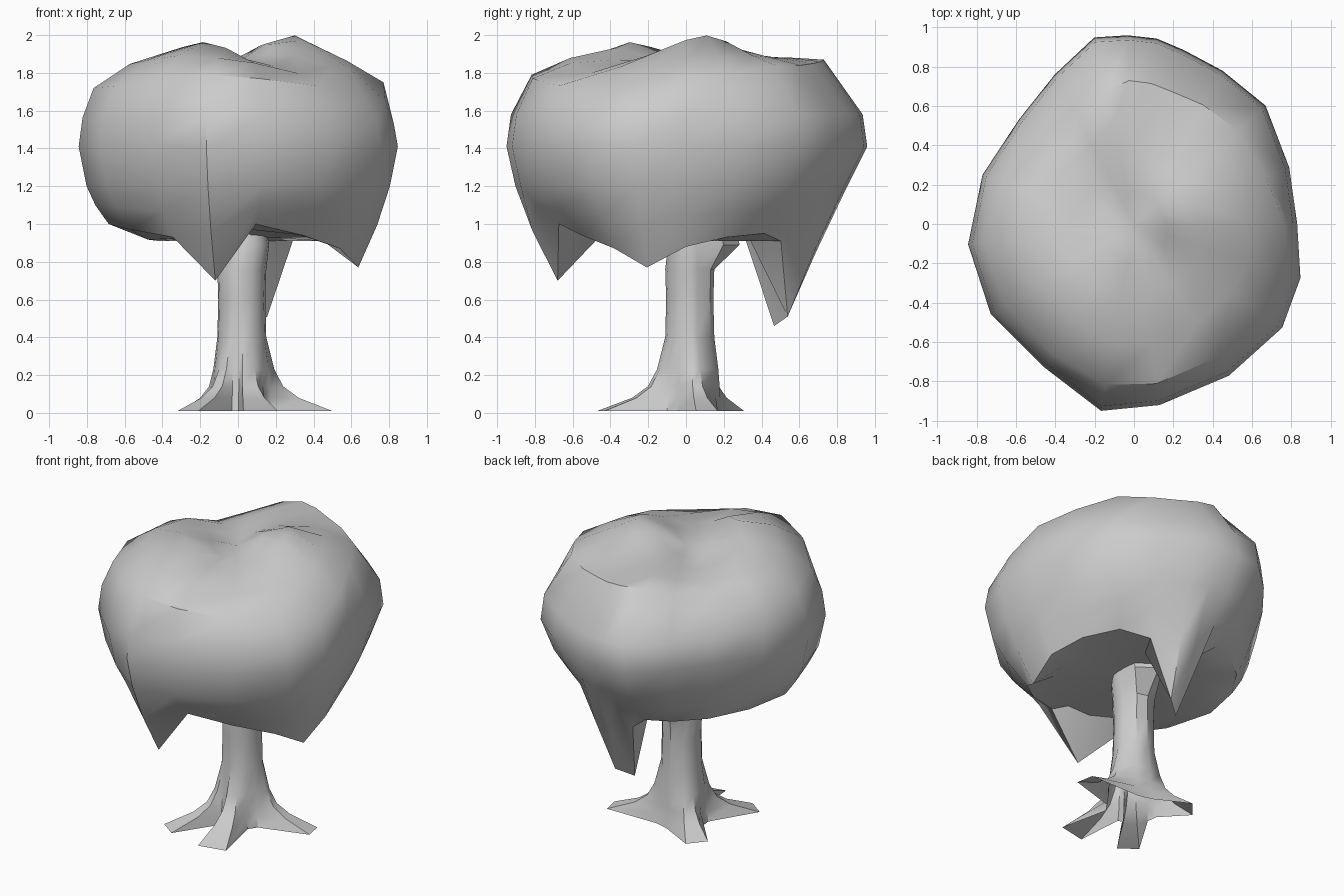
import bpy, bmesh
from math import sin, cos, radians, exp

if "Cube" in bpy.data.objects:
    bpy.data.objects.remove(bpy.data.objects["Cube"])

def polar(angle, r, z, cx=0.0, cy=0.0):
    a = radians(angle)
    return (cx + r * cos(a), cy + r * sin(a), z)

def loft(name, rings, bottom, top, sharp):
    """Skin a stack of closed rings; fan caps where an end point is given."""
    bm = bmesh.new()
    loops = [[bm.verts.new(p) for p in ring] for ring in rings]
    n = len(loops[0])
    for lo, hi in zip(loops, loops[1:]):
        for i in range(n):
            j = (i + 1) % n
            bm.faces.new((lo[i], lo[j], hi[j], hi[i]))
    for ring, tip in ((loops[0], bottom), (loops[-1], top)):
        if tip:
            v = bm.verts.new(tip)
            for i in range(n):
                bm.faces.new((v, ring[i], ring[(i + 1) % n]))
    bmesh.ops.recalc_face_normals(bm, faces=bm.faces)
    me = bpy.data.meshes.new(name)
    bm.to_mesh(me)
    bm.free()
    ob = bpy.data.objects.new(name, me)
    bpy.context.collection.objects.link(ob)
    bpy.ops.object.select_all(action='DESELECT')
    ob.select_set(True)
    bpy.context.view_layer.objects.active = ob
    bpy.ops.object.shade_smooth_by_angle(angle=radians(sharp))
    return ob

# Canopy: one row per meridian
# angle, widest radius, rim radius, rim height, shoulder radius, shoulder height
canopy = [
    (0, .83, .66, .88, .77, 1.75), (20, .84, .63, .93, .71, 1.80),
    (42, .90, .62, .95, .71, 1.84), (60, .90, .58, .91, .70, 1.84),
    (74, .92, .56, .51, .70, 1.85), (83, .95, .47, .46, .72, 1.86),
    (92, .96, .60, .86, .73, 1.87), (102, .97, .64, .95, .69, 1.86),
    (118, .86, .64, .96, .61, 1.81), (138, .79, .63, .97, .59, 1.76),
    (162, .81, .65, .99, .69, 1.77), (187, .85, .69, 1.0, .77, 1.72),
    (212, .86, .67, .97, .77, 1.73), (238, .86, .65, .93, .78, 1.77),
    (260, .965, .69, .70, .83, 1.79), (278, .93, .68, 1.0, .82, 1.77),
    (302, .91, .65, .94, .80, 1.73), (325, .92, .66, .87, .81, 1.68),
    (342, .89, .67, .77, .82, 1.65)]

def crown(x, y):
    """Two mounds on the top parted by a shallow diagonal valley."""
    a = exp(-((x - .28) ** 2 + (y - .09) ** 2) / .05)
    b = exp(-((x + .2) ** 2 + (y + .33) ** 2) / .07)
    d = (x + .35) * .82 + (y - .38) * .57
    return 1.885 + .115 * a + .085 * b - .07 * exp(-(d / .16) ** 2)

rings = [[] for _ in range(10)]
for ang, R, rb, zb, rt, zt in canopy:
    front = max(0, -sin(radians(ang)))
    back = max(0, sin(radians(ang)))
    rings[0].append(polar(ang, rb * (.68 + .12 * front), .91 + .06 * front))
    rings[1].append(polar(ang, rb, zb))
    low = R * (.95 - .06 * back)
    rings[2].append(polar(ang, rb + (low - rb) * .6, zb + (1.18 - zb) * .55))
    rings[3].append(polar(ang, low, 1.2))
    rings[4].append(polar(ang, R, 1.41))
    rings[5].append(polar(ang, R * .975, min(1.58, (1.41 + zt) / 2)))
    rings[6].append(polar(ang, rt, zt))
    for k, f, blend in ((7, .75, .75), (8, .45, 1), (9, .22, 1)):
        x, y, _ = polar(ang, rt * f, 0)
        rings[k].append((x, y, crown(x, y) * blend + zt * (1 - blend)))
loft("canopy", rings, (0, 0, .94), (0, 0, crown(0, 0)), 40)

# Trunk: four roots spreading from the open base, each two vertices wide
roots = [(11, .48, 7), (140, .37, 11), (234, .49, 8), (282, .49, 11)]
spokes = []
for i, (ang, reach, half) in enumerate(roots):
    gap = (roots[(i + 1) % 4][0] - ang) % 360
    spokes += [(ang - half, reach), (ang + half, reach),
               (ang + gap * .37, .17), (ang + gap * .63, .17)]

# height, how much of the root reach remains, core radius
levels = [(.01, 1.0, .15), (.08, .45, .155), (.14, .2, .155), (.23, .07, .15),
          (.40, 0, .13), (.60, 0, .125), (.76, 0, .13)]
trunk = []
for z, f, core in levels:
    trunk.append([polar(a, core + max(0, r - core) * f, z, .02, .02)
                  for a, r in spokes])
# Top flares into a branch towards the back
for z, core, cx in ((.89, .115, .05), (1.02, .08, .06)):
    trunk.append([polar(a, core + .15 * max(0, sin(radians(a))) ** 3, z, cx, .02)
                  for a, r in spokes])
loft("trunk", trunk, None, (.06, .04, 1.1), 35)
